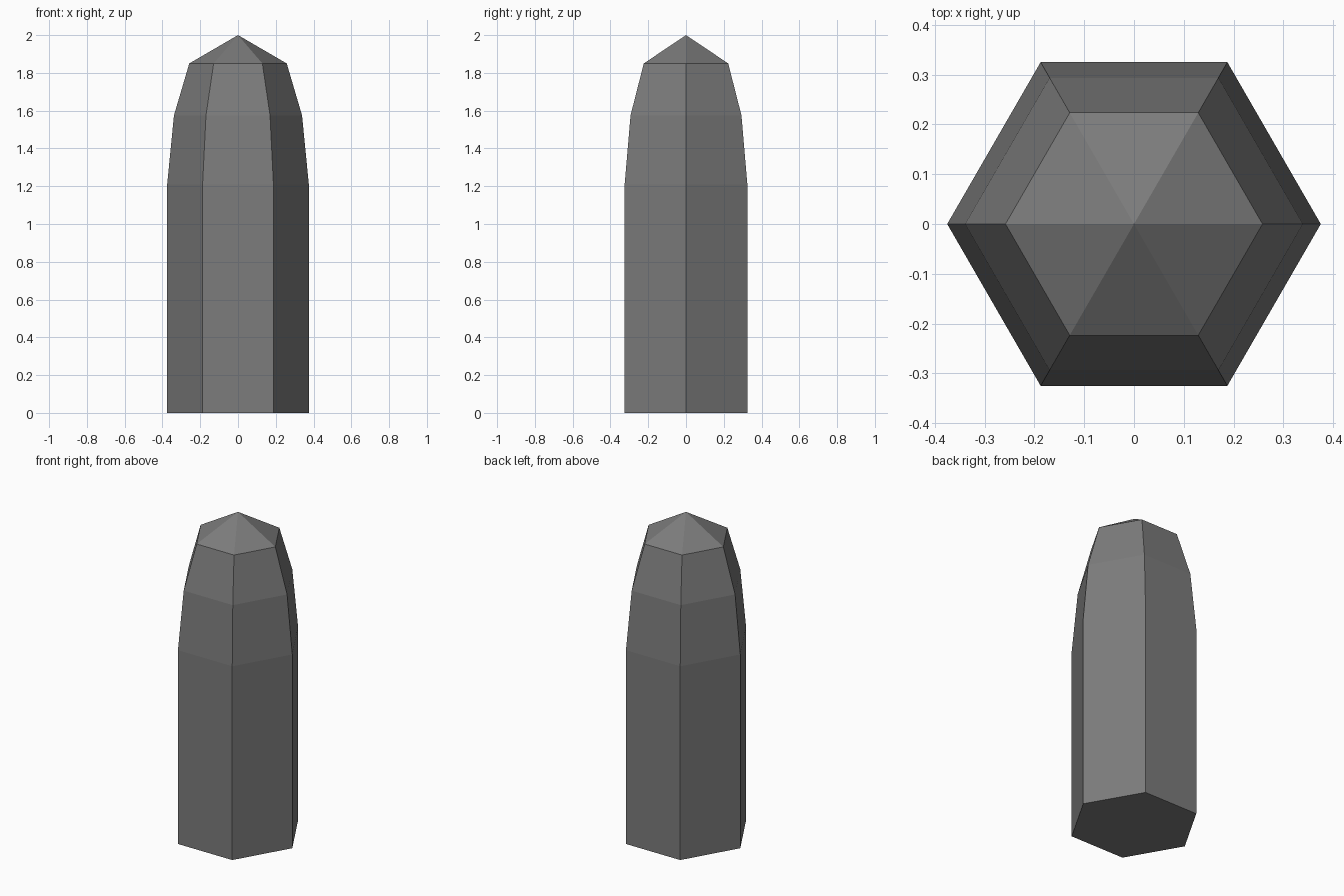
import bpy, bmesh
from math import cos, sin, pi

if "Cube" in bpy.data.objects:
    bpy.data.objects.remove(bpy.data.objects["Cube"])

SIDES = 6
# (radius, height) of each hexagonal ring, bottom to top
PROFILE = [(0.375, 0.0), (0.375, 1.21), (0.339, 1.575), (0.258, 1.85)]
TIP_Z = 2.0

bm = bmesh.new()

# Hexagonal rings with corners on the x axis
rings = [[bm.verts.new((r * cos(2 * pi * i / SIDES), r * sin(2 * pi * i / SIDES), z))
          for i in range(SIDES)] for r, z in PROFILE]
tip = bm.verts.new((0, 0, TIP_Z))

# Flat base, tapering walls and pointed cap
bm.faces.new(rings[0][::-1])
for i in range(SIDES):
    j = (i + 1) % SIDES
    for low, high in zip(rings, rings[1:]):
        bm.faces.new((low[i], low[j], high[j], high[i]))
    bm.faces.new((rings[-1][i], rings[-1][j], tip))

mesh = bpy.data.meshes.new("crystal_pillar")
bm.to_mesh(mesh)
bm.free()

# Dark grey stone
stone = bpy.data.materials.new("dark_stone")
stone.diffuse_color = (0.2, 0.2, 0.2, 1)
stone.use_nodes = True
stone.node_tree.nodes["Principled BSDF"].inputs["Base Color"].default_value = stone.diffuse_color
mesh.materials.append(stone)
bpy.context.collection.objects.link(bpy.data.objects.new("crystal_pillar", mesh))
